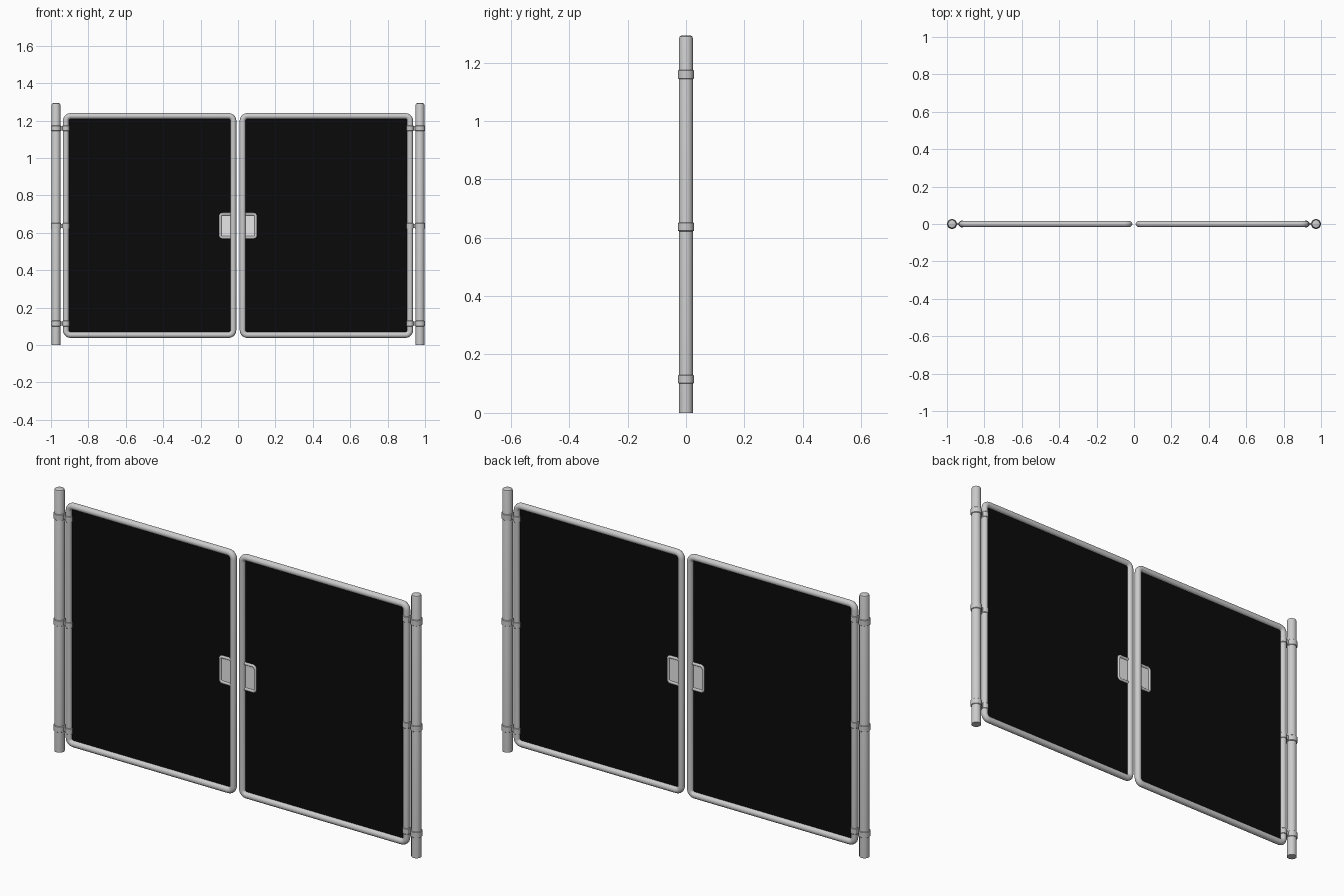
import bpy, bmesh, math

if "Cube" in bpy.data.objects:
    bpy.data.objects.remove(bpy.data.objects["Cube"])


def material(name, r, g, b):
    m = bpy.data.materials.new(name)
    m.diffuse_color = (r, g, b, 1)
    m.use_nodes = True
    m.node_tree.nodes["Principled BSDF"].inputs["Base Color"].default_value = m.diffuse_color
    return m


METAL = material("galvanised grey", 0.6, 0.6, 0.6)
BLACK = material("screen black", 0.003, 0.003, 0.003)
WHITE = material("plate white", 1, 1, 1)


def add(name, mesh, mat, smooth=True):
    ob = bpy.data.objects.new(name, mesh)
    bpy.context.collection.objects.link(ob)
    mesh.materials.clear()
    mesh.materials.append(mat)
    if smooth:
        bpy.ops.object.select_all(action='DESELECT')
        ob.select_set(True)
        bpy.context.view_layer.objects.active = ob
        bpy.ops.object.shade_smooth_by_angle(angle=math.radians(35))
    return ob


def lathe(name, x, profile, n=24):
    """Closed turned part about a vertical axis at x; profile is (radius, z)."""
    bm = bmesh.new()
    rings = [[bm.verts.new((x + r * math.cos(2 * math.pi * i / n),
                            r * math.sin(2 * math.pi * i / n), z))
              for i in range(n)] for r, z in profile]
    for a, b in zip(rings, rings[1:]):
        for i in range(n):
            j = (i + 1) % n
            bm.faces.new((a[i], a[j], b[j], b[i]))
    bm.faces.new(rings[0][::-1])
    bm.faces.new(rings[-1])
    me = bpy.data.meshes.new(name)
    bm.to_mesh(me)
    bm.free()
    return add(name, me, METAL)


def box(name, x0, x1, y, z0, z1, mat):
    bm = bmesh.new()
    bmesh.ops.create_cube(bm, size=1)
    for v in bm.verts:
        v.co = ((x0 + x1) / 2 + v.co.x * (x1 - x0), v.co.y * 2 * y,
                (z0 + z1) / 2 + v.co.z * (z1 - z0))
    me = bpy.data.meshes.new(name)
    bm.to_mesh(me)
    bm.free()
    return add(name, me, mat, False)


def tube_loop(name, x0, x1, z0, z1, corner, r, n=16, steps=6):
    """Round tube swept along a rounded rectangle in the xz plane."""
    bm = bmesh.new()
    rings = []
    centres = [(x1 - corner, z1 - corner), (x0 + corner, z1 - corner),
               (x0 + corner, z0 + corner), (x1 - corner, z0 + corner)]
    for q, (cx, cz) in enumerate(centres):
        for s in range(steps + 1):
            a = math.pi / 2 * (q + s / steps)
            ring = []
            for k in range(n):
                t = 2 * math.pi * k / n
                d = corner + r * math.cos(t)
                ring.append(bm.verts.new((cx + d * math.cos(a), r * math.sin(t),
                                          cz + d * math.sin(a))))
            rings.append(ring)
    for i, a in enumerate(rings):
        b = rings[(i + 1) % len(rings)]
        for k in range(n):
            j = (k + 1) % n
            bm.faces.new((a[k], a[j], b[j], b[k]))
    bmesh.ops.recalc_face_normals(bm, faces=bm.faces)
    me = bpy.data.meshes.new(name)
    bm.to_mesh(me)
    bm.free()
    return add(name, me, METAL)


POST_X, HINGE_X, MEET_X = 0.973, 0.92, 0.025
Z0, Z1 = 0.054, 1.224
HZ0, HZ1 = 0.575, 0.70          # latch opening loop

for side, s in (("left", -1), ("right", 1)):
    def span(a, b):
        return sorted((s * a, s * b))

    # post with chamfered cap
    lathe(f"{side}_post", s * POST_X,
          [(0.0235, 0), (0.0235, 1.283), (0.021, 1.29), (0.015, 1.293)])

    # leaf frame
    tube_loop(f"{side}_gate_frame", *span(MEET_X, HINGE_X), Z0, Z1, 0.025, 0.016)

    # latch loop and its white plate
    tube_loop(f"{side}_latch_loop", *span(MEET_X, 0.095), HZ0, HZ1, 0.012, 0.0075)
    box(f"{side}_latch_plate", *span(MEET_X, 0.095), 0.0015, HZ0, HZ1, WHITE)

    # black screen, laid around the latch opening
    box(f"{side}_screen_main", *span(0.095, HINGE_X), 0.001, Z0, Z1, BLACK)
    box(f"{side}_screen_lower", *span(MEET_X, 0.095), 0.001, Z0, HZ0, BLACK)
    box(f"{side}_screen_upper", *span(MEET_X, 0.095), 0.001, HZ1, Z1, BLACK)

    # hinge clamps: post band, frame band and link
    for i, z in enumerate((0.115, 0.637, 1.159)):
        a, b = z - 0.015, z + 0.015
        lathe(f"{side}_post_band_{i}", s * POST_X,
              [(0.0245, a), (0.027, a + 0.002), (0.027, b - 0.002), (0.0245, b)])
        lathe(f"{side}_frame_band_{i}", s * HINGE_X,
              [(0.0165, a), (0.0185, a + 0.002), (0.0185, b - 0.002), (0.0165, b)])
        box(f"{side}_hinge_link_{i}", *span(HINGE_X, POST_X), 0.006,
            z - 0.011, z + 0.011, METAL)
